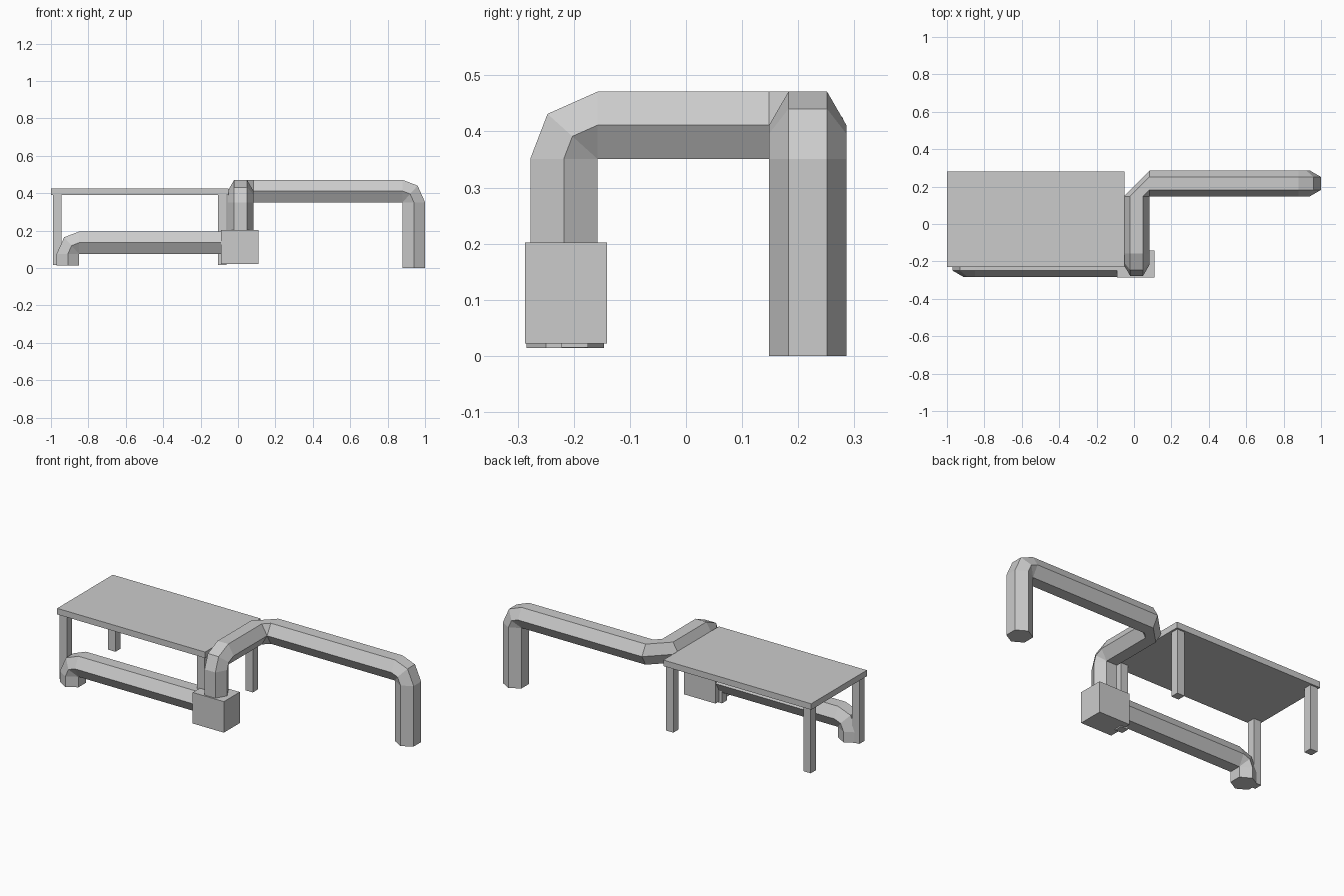
import bpy, bmesh
from math import cos, sin, pi, radians
from mathutils import Vector

if "Cube" in bpy.data.objects:
    bpy.data.objects.remove(bpy.data.objects["Cube"])

R = 0.069                 # hexagon radius of the tubes
H = R * cos(pi / 6)       # half thickness across flats
BEND = radians(42)


def box(name, lo, hi):
    bpy.ops.mesh.primitive_cube_add(size=1, location=[(a + b) / 2 for a, b in zip(lo, hi)])
    ob = bpy.context.object
    ob.name = name
    ob.scale = [b - a for a, b in zip(lo, hi)]
    bpy.ops.object.transform_apply(location=False, rotation=False, scale=True)
    return ob


def tube(name, rings):
    """Loft a hexagonal tube through rings of (centre, side, up)."""
    bm = bmesh.new()
    loops = []
    for c, side, up in rings:
        loops.append([bm.verts.new(Vector(c) + R * (cos(k * pi / 3) * Vector(side)
                                                   + sin(k * pi / 3) * Vector(up)))
                      for k in range(6)])
    for a, b in zip(loops, loops[1:]):
        for k in range(6):
            j = (k + 1) % 6
            bm.faces.new((a[k], a[j], b[j], b[k]))
    bm.faces.new(loops[0])
    bm.faces.new(loops[-1])
    bmesh.ops.remove_doubles(bm, verts=bm.verts, dist=1e-4)
    bmesh.ops.recalc_face_normals(bm, faces=bm.faces)
    me = bpy.data.meshes.new(name)
    bm.to_mesh(me)
    bm.free()
    ob = bpy.data.objects.new(name, me)
    bpy.context.collection.objects.link(ob)
    return ob


def elbow(pivot, side, up0, up1):
    """Three rings swinging round the inner corner of a bend."""
    out = []
    mid = cos(BEND) * Vector(up0) + sin(BEND) * Vector(up1)
    for up in (Vector(up0), mid, Vector(up1)):
        out.append((Vector(pivot) + H * up, side, up))
    return out


X, Y, Z = Vector((1, 0, 0)), Vector((0, 1, 0)), Vector((0, 0, 1))

# Table
box("table_top", (-1, -0.23, 0.39), (-0.05, 0.28, 0.425))
for side, x in (("left", -0.99), ("right", -0.108)):
    for end, y in (("front", -0.222), ("back", 0.223)):
        box(f"table_leg_{end}_{side}", (x, y, 0.015), (x + 0.047, y + 0.047, 0.395))

# Junction box joining both tubes
box("junction_box", (-0.09, -0.287, 0.022), (0.11, -0.141, 0.202))

# Tall tube: up from the box, back, chamfered turn to the right, down to the floor
CX, CY, CZ = 0.014, 0.217, 0.411
up_bend = elbow((CX, -0.158, CZ - H), X, -Y, Z)
down_bend = elbow((1 - 2 * H, CY, CZ - H), -Y, Z, X)
tube("tall_tube",
     [((CX, -0.158 - H, 0.15), X, -Y)] + up_bend
     + [((CX, CY - R, CZ), X, Z), ((CX + R, CY, CZ), -Y, Z)]
     + down_bend + [((1 - H, CY, 0), -Y, X)])

# Low tube: left from the box, then down
low_bend = elbow((-0.85, -0.215, 0.075), Y, Z, -X)
tube("low_tube",
     [((-0.05, -0.215, 0.075 + H), Y, Z)] + low_bend
     + [((-0.85 - H, -0.215, 0.014), Y, -X)])
